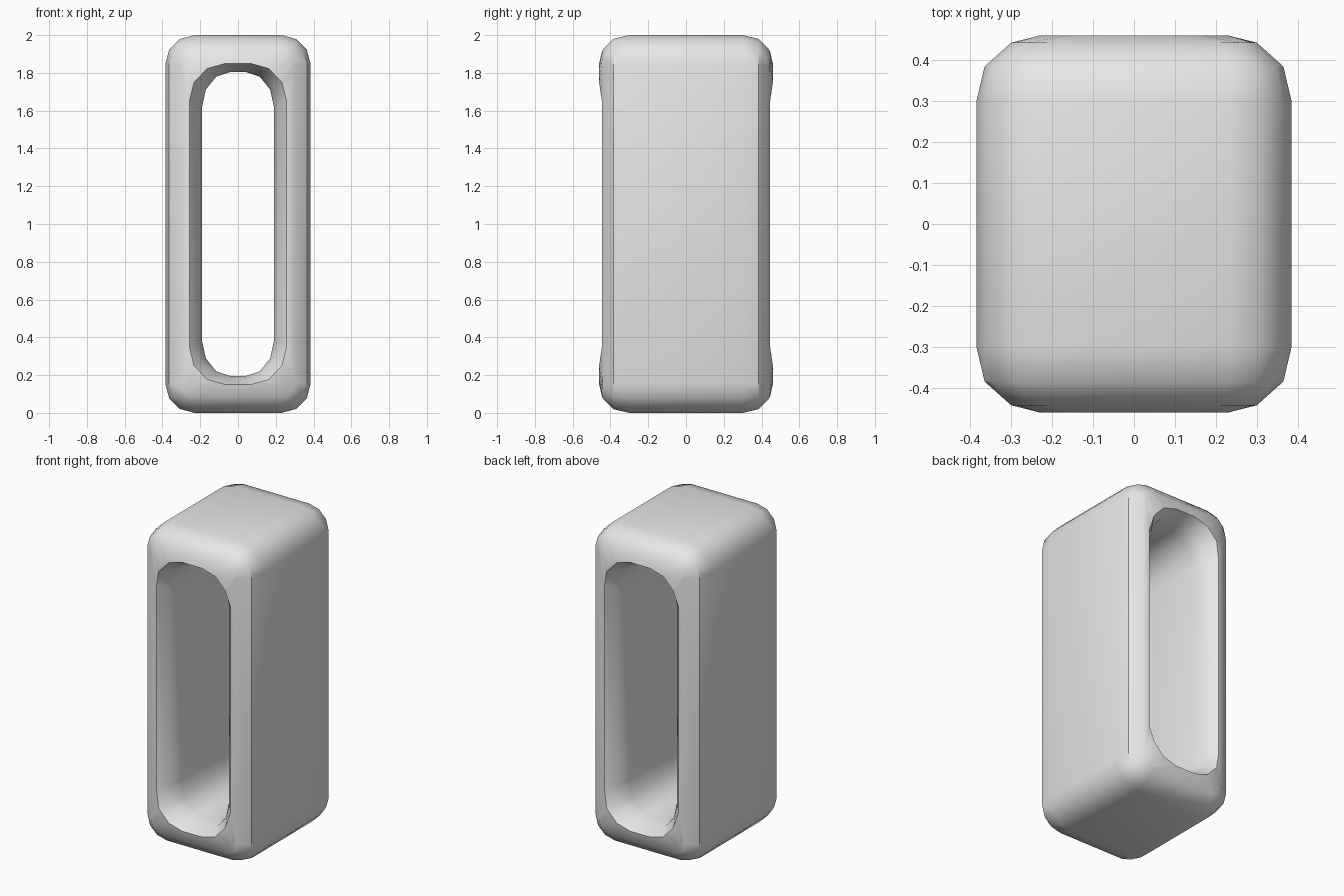
import bpy, bmesh
from math import sin, cos, pi, radians

cube = bpy.data.objects.get("Cube")
if cube:
    bpy.data.objects.remove(cube, do_unlink=True)

SEGMENTS = 3


def rounded_ring(bm, y, hx, hz, rx, rz, side, dip=0):
    """Rounded rectangle in the xz plane; the straight side walls dip inwards."""
    ring = []
    for sx, sz in ((1, 1), (-1, 1), (-1, -1), (1, -1)):
        corner = []
        for i in range(SEGMENTS + 1):
            a = pi / 2 * i / SEGMENTS
            x = hx - rx + rx * cos(a)
            z = hz - rz + rz * sin(a)
            depth = y - (dip if i == 0 else 0)
            corner.append(bm.verts.new((sx * x, side * depth, 1 + sz * z)))
        ring += corner if sx * sz > 0 else corner[::-1]
    return ring


# Cross-section of the frame: y, half width, half height, corner radii, dip
profile = [
    (0.30, 0.385, 1.00, 0.155, 0.155),
    (0.385, 0.365, 0.98, 0.135, 0.135),
    (0.443, 0.30, 0.92, 0.08, 0.08),
    (0.46, 0.258, 0.85, 0.19, 0.20),
    (0.385, 0.207, 0.825, 0.165, 0.20),
    (0.30, 0.19, 0.805, 0.15, 0.185),
]
DIPS = [0, 0, 0, 0.015, 0, 0]

# Loft the rings over the front, through the tunnel and round the back
bm = bmesh.new()
sections = list(zip(profile, DIPS))
rings = [rounded_ring(bm, *p, -1, d) for p, d in sections]
rings += [rounded_ring(bm, *p, 1, d) for p, d in reversed(sections)]
for k, a in enumerate(rings):
    b = rings[(k + 1) % len(rings)]
    for i in range(len(a)):
        j = (i + 1) % len(a)
        bm.faces.new((a[i], a[j], b[j], b[i]))
bmesh.ops.recalc_face_normals(bm, faces=bm.faces)

mesh = bpy.data.meshes.new("hollow_frame")
bm.to_mesh(mesh)
bm.free()
frame = bpy.data.objects.new("hollow_frame", mesh)
bpy.context.collection.objects.link(frame)

# Plain grey finish
grey = bpy.data.materials.new("light_grey")
grey.use_nodes = True
colour = (0.8, 0.8, 0.8, 1)
grey.diffuse_color = colour
grey.node_tree.nodes["Principled BSDF"].inputs["Base Color"].default_value = colour
mesh.materials.append(grey)

# Smooth rounded edges
bpy.ops.object.select_all(action="DESELECT")
frame.select_set(True)
bpy.context.view_layer.objects.active = frame
bpy.ops.object.shade_smooth_by_angle(angle=radians(35))
